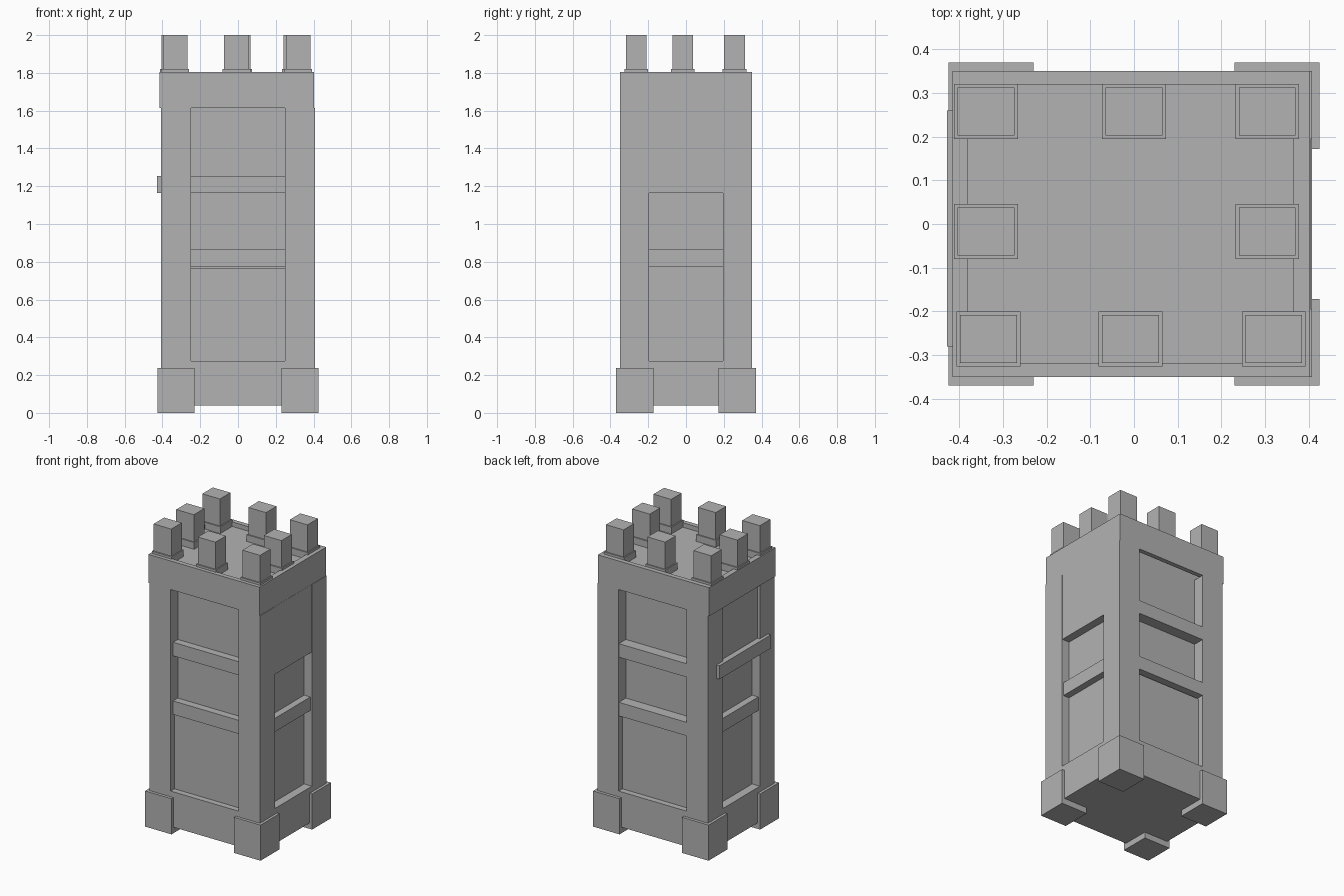
import bpy

cube = bpy.data.objects.get("Cube")
if cube:
    bpy.data.objects.remove(cube, do_unlink=True)

stone = bpy.data.materials.new("grey_stone")
stone.use_nodes = True
GREY = (0.45, 0.45, 0.45, 1)
stone.diffuse_color = GREY
bsdf = next(n for n in stone.node_tree.nodes if n.type == 'BSDF_PRINCIPLED')
bsdf.inputs["Base Color"].default_value = GREY


def box(name, x, y, z):
    """Flat-shaded block spanning the given (low, high) ranges."""
    verts = [(a, b, c) for c in z for a, b in
             ((x[0], y[0]), (x[1], y[0]), (x[1], y[1]), (x[0], y[1]))]
    faces = [(3, 2, 1, 0), (4, 5, 6, 7)]
    faces += [(i, (i + 1) % 4, (i + 1) % 4 + 4, i + 4) for i in range(4)]
    mesh = bpy.data.meshes.new(name)
    mesh.from_pydata(verts, [], faces)
    mesh.materials.append(stone)
    obj = bpy.data.objects.new(name, mesh)
    bpy.context.collection.objects.link(obj)
    return obj


def span(s, a, b):
    """Range between distances a and b on side s of the axis."""
    return tuple(sorted((s * a, s * b)))


W, D = 0.407, 0.35            # half width and depth of the tower
PX, PY = 0.25, 0.195          # half widths of the wall openings
BASE, SILL, BAND, TOP = 0.04, 0.275, 1.615, 1.805
BARS = ((0.775, 0.865), (1.165, 1.255))

# Inner core, whose faces form the recessed panels and the sunken roof
box("core", (-0.35, 0.35), (-0.275, 0.275), (BASE, 1.775))
box("roof", (-0.38, 0.38), (-0.325, 0.325), (1.65, 1.775))

# Corner piers and foot blocks
for sx in (-1, 1):
    for sy in (-1, 1):
        tag = ("back" if sy > 0 else "front") + ("_left" if sx > 0 else "_right")
        # each pier is an L of two slabs around the core
        box("pier_" + tag, span(sx, PX, W), span(sy, 0.25, D), (BASE, BAND))
        box("pier_return_" + tag, span(sx, 0.3, W), span(sy, PY, D), (BASE, BAND))
        box("foot_" + tag, span(sx, 0.23, 0.425), span(sy, 0.172, 0.37), (0, 0.237))

# Front and back walls: plinth, lower panel and cross bars
for sy, side, bar_face in ((-1, "front", 0.325), (1, "back", 0.349)):
    box(side + "_plinth", (-PX, PX), span(sy, 0.2, D), (BASE, SILL))
    box(side + "_lower_panel", (-PX, PX), span(sy, 0.2, 0.31), (SILL, 0.767))
    for i, z in enumerate(BARS):
        box(f"{side}_bar_{i + 1}", (-PX, PX), span(sy, 0.2, bar_face), z)

# Side walls: plinth and lower cross bar
for sx, side in ((-1, "right"), (1, "left")):
    box(side + "_plinth", span(sx, 0.3, W), (-PY, PY), (BASE, SILL))
    box(side + "_bar_1", span(sx, 0.3, 0.395), (-PY, PY), BARS[0])

# Upper side walls: flush on the left, shallow panel with a proud bar on the right
box("left_upper_wall", (0.3, 0.404), (-PY, PY), (BARS[1][0], BAND))
box("right_upper_panel", (-0.39, -0.3), (-PY, PY), (BARS[1][1], BAND))
box("right_bar_2", (-0.428, -0.3), (-0.28, 0.26), BARS[1])

# Top band, with a low rim around the roof
for s, side in ((-1, "front"), (1, "back")):
    box("band_" + side, (-0.415, 0.403), span(s, 0.319, D), (BAND, TOP))
box("band_right", (-0.415, -0.38), (-0.33, 0.33), (BAND, TOP))
box("band_left", (0.365, 0.403), (-0.33, 0.33), (BAND, TOP))

# Battlements around the edge, each a shaft on a slightly wider base
CENTRES = {
    "back": (0.257, (-0.339, 0.0, 0.305)),
    "middle": (-0.017, (-0.339, 0.305)),
    "front": (-0.263, (-0.333, -0.008, 0.32)),
}
for row, (cy, xs) in CENTRES.items():
    for i, cx in enumerate(xs):
        for part, hx, hy, z in (("base", 0.073, 0.063, (1.77, 1.82)),
                                ("shaft", 0.065, 0.055, (1.82, 2.0))):
            box(f"merlon_{part}_{row}_{i + 1}", (cx - hx, cx + hx),
                (cy - hy, cy + hy), z)
